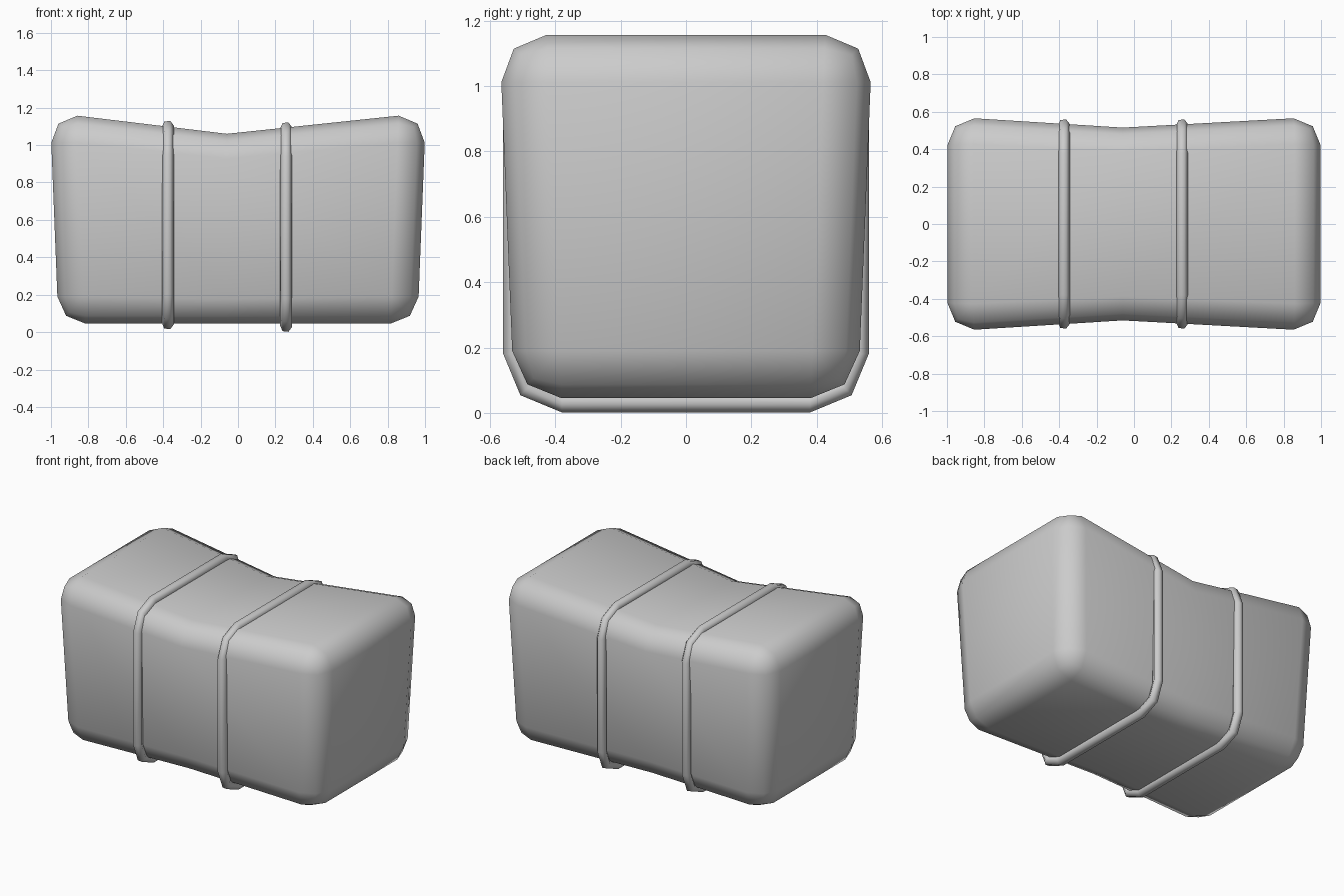
import bpy, bmesh, math

if "Cube" in bpy.data.objects:
    bpy.data.objects.remove(bpy.data.objects["Cube"])


def finish(name, bm):
    bmesh.ops.recalc_face_normals(bm, faces=bm.faces[:])
    for f in bm.faces:
        f.smooth = True
    me = bpy.data.meshes.new(name)
    bm.to_mesh(me)
    bm.free()
    ob = bpy.data.objects.new(name, me)
    bpy.context.collection.objects.link(ob)
    return ob


# Bale body: tapered box, rounded edges, pinched at the waist
BASE, TOP, WAIST_X = 0.045, 1.157, -0.06
bm = bmesh.new()
bmesh.ops.create_cube(bm, size=2)
for v in bm.verts:
    up = v.co.z > 0
    v.co.x *= 1.004 if up else 0.96
    v.co.y *= 0.571 if up else 0.526
    v.co.z = TOP if up else BASE
bmesh.ops.bevel(bm, geom=bm.edges[:], offset=0.145, offset_type='OFFSET',
                segments=2, profile=0.5, affect='EDGES')
bmesh.ops.bisect_plane(bm, geom=bm.verts[:] + bm.edges[:] + bm.faces[:],
                       plane_co=(WAIST_X, 0, 0), plane_no=(1, 0, 0))
for v in bm.verts:
    if abs(v.co.x - WAIST_X) < 1e-4:
        v.co.y *= 0.912
        v.co.z = BASE + (v.co.z - BASE) * 0.913
finish("bale_body", bm)


# Rounded rectangle loop around the bale, pushed outwards by d
def loop_points(half_y, low, high, d, corner=0.15, steps=2):
    r = corner + d
    cy, c_low, c_high = half_y - corner, low + corner, high - corner
    pts = []
    for q, (y, z) in enumerate([(cy, c_high), (-cy, c_high), (-cy, c_low), (cy, c_low)]):
        for i in range(steps + 1):
            a = (q + i / steps) * math.pi / 2
            pts.append((y + r * math.cos(a), z + r * math.sin(a)))
    return pts


# Binding cords: six-sided tube swept around the bale
def cord(name, x, low, high, half_y=0.53, radius=0.032, sides=6):
    bm = bmesh.new()
    rings = []
    for s in range(sides):
        a = math.tau * s / sides + 0.12
        pts = loop_points(half_y, low, high, radius * math.sin(a))
        rings.append([bm.verts.new((x + radius * math.cos(a), y, z)) for y, z in pts])
    n = len(rings[0])
    for s in range(sides):
        r0, r1 = rings[s], rings[(s + 1) % sides]
        for i in range(n):
            j = (i + 1) % n
            bm.faces.new((r0[i], r0[j], r1[j], r1[i]))
    finish(name, bm)


cord("left_cord", -0.375, 0.045, 1.10)
cord("right_cord", 0.257, 0.031, 1.092)
